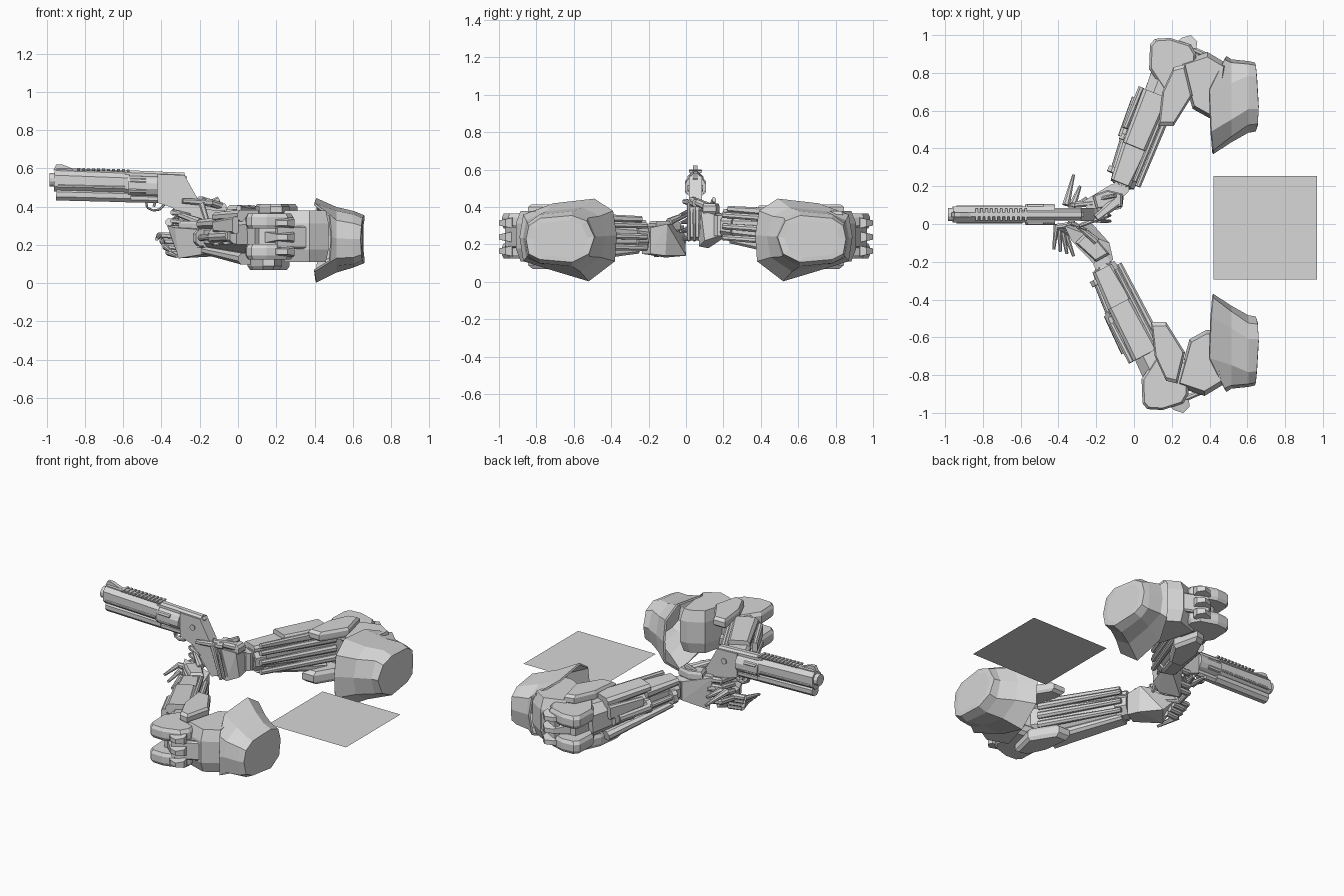
import bpy, bmesh, math
from mathutils import Vector as V

if "Cube" in bpy.data.objects:
    bpy.data.objects.remove(bpy.data.objects["Cube"])

mat = bpy.data.materials.new("grey metal")
mat.diffuse_color = (0.68, 0.68, 0.68, 1)
mat.use_nodes = True
mat.node_tree.nodes["Principled BSDF"].inputs["Base Color"].default_value = mat.diffuse_color


def finish(name, bm):
    bmesh.ops.recalc_face_normals(bm, faces=bm.faces)
    me = bpy.data.meshes.new(name)
    bm.to_mesh(me)
    bm.free()
    me.materials.append(mat)
    ob = bpy.data.objects.new(name, me)
    bpy.context.collection.objects.link(ob)
    return ob


def hull(name, pts):
    bm = bmesh.new()
    for p in pts:
        bm.verts.new(p)
    r = bmesh.ops.convex_hull(bm, input=bm.verts)
    junk = {g for g in r["geom_interior"] + r["geom_unused"] if isinstance(g, bmesh.types.BMVert)}
    bmesh.ops.delete(bm, geom=list(junk), context="VERTS")
    bmesh.ops.dissolve_limit(bm, angle_limit=0.02, verts=bm.verts, edges=bm.edges)
    return finish(name, bm)


def plate(name, outline, z0, z1, inset=0.85, side=1, dx=0):
    """Plate from a top outline, chamfered towards its upper and lower face."""
    c = sum((V(p) for p in outline), V((0, 0))) / len(outline)
    m = (z1 - z0) * 0.25
    pts = []
    for z, k in ((z0, inset), (z0 + m, 1), (z1 - m, 1), (z1, inset)):
        for p in outline:
            q = c + (V(p) - c) * k
            pts.append((q.x + dx, q.y * side, z))
    return hull(name, pts)


def beam(name, a, b, s0, s1=None, c=0.3):
    """Tapered bar with chamfered corners; sizes are (width, height)."""
    a, b = V(a), V(b)
    d = (b - a).normalized()
    r = d.cross(V((0, 0, 1)))
    r = r.normalized() if r.length > 0.01 else V((1, 0, 0))
    u = r.cross(d)
    pts = []
    for p, (w, h) in ((a, s0), (b, s1 or s0)):
        k = min(w, h) * c
        for i in (-1, 1):
            for j in (-1, 1):
                pts.append(p + r * i * w / 2 + u * j * (h / 2 - k))
                pts.append(p + r * i * (w / 2 - k) + u * j * h / 2)
    return hull(name, pts)


def rod(name, a, b, r0, r1=None, n=10):
    a, b = V(a), V(b)
    d = (b - a).normalized()
    r = d.orthogonal().normalized()
    u = d.cross(r)
    return hull(name, [p + (r * math.cos(t) + u * math.sin(t)) * q
                       for p, q in ((a, r0), (b, r0 if r1 is None else r1))
                       for t in (2 * math.pi * i / n for i in range(n))])


# ---- shoulder shell: outlines as (x, |y|, z), joined from rim to cap
RIM = [(.42, .37, .25), (.42, .39, .38), (.41, .49, .445), (.40, .71, .42), (.48, .87, .36),
       (.49, .89, .24), (.48, .87, .11), (.40, .71, .06), (.41, .52, .003), (.42, .38, .11)]
CAP = [(.645, .49, .24), (.655, .53, .325), (.66, .61, .355), (.65, .78, .34), (.645, .84, .30),
       (.64, .855, .23), (.645, .84, .15), (.65, .78, .12), (.66, .61, .105), (.655, .52, .15)]


def shoulder(n, side):
    mid = V((.52, .67, .23))
    rings = [[V(p) for p in RIM], [], [], [V(p) for p in CAP]]
    for a, b in zip(RIM, CAP):
        q = V(a).lerp(V(b), 0.52)
        q.x = .515
        rings[1].append(q)
        q = mid + (V(b) - mid) * 1.18
        q.y = mid.y + (b[1] - mid.y) * 1.04
        q.x = .605
        rings[2].append(q)
    rings.append([V((.664, .67, .23)).lerp(p, .8) for p in rings[3]])
    bm = bmesh.new()
    vs = [[bm.verts.new((p.x, p.y * side, p.z)) for p in r] for r in rings]
    for r0, r1 in zip(vs, vs[1:]):
        for i in range(10):
            j = (i + 1) % 10
            bm.faces.new((r0[i], r0[j], r1[j], r1[i]))
    bm.faces.new(vs[-1])
    ob = finish(n + "shoulder_shell", bm)
    so = ob.modifiers.new("thickness", "SOLIDIFY")
    so.thickness, so.offset = 0.012, -1


def arm(n, side, E, W, dx):
    shoulder(n, side)
    # upper arm, and an elbow made of an upper and a lower blade around a core
    plate(n + "upper_arm", [(.24, .86), (.39, .91), (.49, .85), (.45, .56), (.40, .56), (.31, .61)],
          .11, .38, .86, side, dx * .4)
    outer = [(.085, .95), (.11, .98), (.19, .985), (.30, .95), (.33, .90), (.32, .72), (.16, .70), (.08, .82)]
    plate(n + "elbow_blade_top", outer, .285, .365, .9, side, dx)
    plate(n + "elbow_blade_low", outer, .125, .205, .9, side, dx)
    plate(n + "elbow_core", [(.15, .90), (.30, .92), (.33, .74), (.17, .70), (.13, .80)], .17, .32, .95, side, dx)
    for k, z in enumerate((.165, .24, .315)):
        hull(n + "elbow_prong_%d" % k, [(x + dx, y * side, z + h) for x, y, t in
             ((.18, .91, .028), (.33, .93, .028), (.335, .965, .02), (.30, 1.0, .014), (.25, .985, .014))
             for h in (-t, t)])
    beam(n + "elbow_strap", (.24 + dx, .955 * side, .24), (.39 + dx, .89 * side, .24), (.03, .12))
    # elbow guards above and below
    guard = [(.21, .83), (.27, .845), (.31, .68), (.21, .52), (.13, .52), (.15, .70)]
    plate(n + "elbow_guard_top", guard, .355, .415, .88, side, dx)
    plate(n + "elbow_guard_low", [(x - .04, y) for x, y in guard], .07, .15, .85, side, dx)

    # forearm frame: u elbow to wrist, v outwards, w upwards
    a, b = V(E), V(W)
    d = (b - a).normalized()
    o = V((d.y, -d.x, 0)).normalized()
    if o.x > 0:
        o = -o
    L = (b - a).length
    up = V((0, 0, 1))

    def P(u, v, w):
        return a + d * u * L + o * v + up * w

    def bar(name, u0, u1, v, w, s0, s1=None, c=.3):
        beam(n + name, P(u0, v, w), P(u1, v, w), s0, s1, c)

    bar("forearm_core", -.05, .98, 0, 0, (.17, .21), (.10, .12))
    bar("forearm_top_plate", .12, .62, .015, .10, (.15, .06), (.13, .05))
    bar("forearm_wrist_cover", .58, .96, .01, .068, (.15, .06), (.11, .045))
    beam(n + "forearm_under_plate", P(.15, .01, -.125), P(.9, .01, -.07), (.13, .06), (.09, .04))
    bar("forearm_top_ridge", .2, .9, -.055, .095, (.03, .05), (.025, .03))
    bar("forearm_outer_fairing", .12, .5, .10, .05, (.035, .09), (.03, .06))
    for k in range(3):
        bar("forearm_inner_rail_%d" % k, .08, .93, -.08, .06 - .06 * k, (.04, .042), (.03, .03))
    # outer piston with lugs and clamps
    rod(n + "piston_sleeve", P(.22, .10, -.005), P(.58, .09, -.005), .03)
    rod(n + "piston_rod", P(.55, .09, -.005), P(.9, .07, -.005), .017)
    for k, u in enumerate((.2, .38, .58, .88)):
        bar("piston_clamp_%d" % k, u - .025, u + .025, .085 - .02 * u, -.005, (.07, .085))
    bar("wrist_cuff", .86, .97, 0, 0, (.15, .15), (.13, .13))
    rod(n + "wrist_joint", P(1.0, 0, -.055), P(1.0, 0, .055), .045)


arm("rear_", 1, (.16, .75, .26), (-.07, .19, .30), 0)
arm("front_", -1, (.11, -.75, .255), (-.17, -.21, .24), -.04)

# ---- supporting hand of the front arm
hull("front_palm", [(-.11, -.19, .15), (-.11, -.19, .29), (-.19, -.235, .15), (-.19, -.235, .28), (-.13, -.11, .14),
                    (-.13, -.10, .31), (-.31, -.11, .13), (-.33, -.09, .29), (-.22, .0, .14), (-.37, -.01, .30)])
plate("front_hand_back", [(-.13, -.16), (-.20, -.20), (-.31, -.10), (-.24, -.03)], .27, .325)
for k in range(4):
    x, y, z = -.365 - .015 * k, -.04 + .012 * k, .155 + .03 * k
    beam("front_finger_%d" % k, (x + .09, y, z), (x, y - .01, z + .005), (.034, .036), (.03, .032))
    beam("front_fingertip_%d" % k, (x, y, z + .005), (-.32 - .035 * k, y - .13, z - .015), (.03, .03), (.016, .016))
beam("front_thumb", (-.20, -.09, .32), (-.31, .0, .36), (.04, .04), (.02, .025))

# ---- gripping hand of the rear arm
hull("rear_palm", [(-.05, .19, .25), (-.05, .19, .35), (-.12, .21, .24), (-.12, .21, .36), (-.06, .10, .22),
                   (-.07, .08, .38), (-.25, .12, .18), (-.27, .12, .39), (-.13, .07, .19), (-.24, .06, .39)])
plate("rear_hand_back", [(-.06, .16), (-.06, .09), (-.20, .08), (-.22, .15), (-.14, .18)], .36, .42)
beam("rear_knuckle_guard", (-.09, .12, .40), (-.20, .03, .44), (.06, .04), (.04, .03))
for k in range(4):
    z = .235 + .045 * k
    beam("rear_finger_%d" % k, (-.22, .11, z), (-.33, .10, z + .01), (.034, .038), (.03, .034))
    beam("rear_finger_mid_%d" % k, (-.32, .11, z + .01), (-.34, .0, z), (.032, .036), (.024, .03))
    beam("rear_fingertip_%d" % k, (-.34, .01, z), (-.25, -.03, z - .01), (.026, .03), (.012, .014))
for k in range(3):
    x = -.36 + .035 * k
    beam("rear_hand_spike_%d" % k, (x, .10, .32), (x + .04, .26 - .06 * k, .28 + .02 * k), (.04, .04), (.015, .018))
    # ribs running down the back of the grip
    beam("grip_rib_%d" % k, (-.19, .015 + .03 * k, .42), (-.13, .015 + .03 * k, .22), (.02, .03), (.016, .02))
beam("rear_thumb", (-.14, .05, .42), (-.29, -.01, .43), (.035, .04), (.02, .025))
beam("rear_hand_side_fin", (-.20, .13, .38), (-.10, .15, .44), (.02, .05), (.02, .03))

# ---- revolver, its barrel dropping slightly towards the rear
Y = .05


def G(x, z, y=0):
    return (x, Y + y, z - (x + .96) * .025)


beam("barrel_shroud", G(-.96, .535), G(-.57, .53), (.085, .11), c=.3)
rod("muzzle", G(-.985, .54), G(-.95, .54), .036, n=12)
beam("barrel_underlug", G(-.95, .465), G(-.56, .465), (.066, .064))
beam("barrel_rib", G(-.95, .59), G(-.42, .585), (.036, .026))
hull("front_sight", [G(x, z, y) for x, z in ((-.965, .59), (-.95, .622), (-.92, .622), (-.86, .60))
                     for y in (-.012, .012)])
for k in range(11):
    beam("rib_notch_%d" % k, G(-.84 + .026 * k, .599), G(-.826 + .026 * k, .599), (.07, .012))
for s in (-1, 1):
    beam("barrel_groove_rail", G(-.94, .508, s * .04), G(-.59, .508, s * .04), (.014, .016))
rod("cylinder", G(-.575, .52), G(-.42, .52), .058, n=12)
for k in range(6):
    t = math.pi * k / 3 + math.pi / 6
    dy, dz = .048 * math.cos(t), .048 * math.sin(t)
    rod("chamber_%d" % k, G(-.565, .52 + dz, dy), G(-.48, .52 + dz, dy), .015, n=8)
beam("frame_top_strap", G(-.59, .58), G(-.28, .575), (.05, .04))
beam("frame_bottom", G(-.59, .455), G(-.36, .455), (.05, .045))
hull("frame_rear", [(x, Y + y, z) for x, z in ((-.42, .57), (-.28, .565), (-.25, .50), (-.21, .44),
                                             (-.33, .39), (-.42, .42)) for y in (-.035, .035)])
hull("grip", [(x, Y + y, z) for x, z in ((-.37, .43), (-.25, .48), (-.17, .40), (-.15, .24), (-.20, .22),
                                       (-.28, .32)) for y in (-.032, .032)])
hull("hammer", [(x, Y + y, z) for x, z in ((-.33, .55), (-.29, .575), (-.265, .555), (-.28, .53))
                for y in (-.012, .012)])
rod("frame_pin", (-.33, Y - .042, .50), (-.33, Y + .042, .50), .018)
guard = [(-.48, .425), (-.475, .395), (-.445, .38), (-.41, .385), (-.385, .41)]
for k, (p, q) in enumerate(zip(guard, guard[1:])):
    beam("trigger_guard_%d" % k, (p[0], Y, p[1]), (q[0], Y, q[1]), (.026, .012))
beam("trigger", (-.43, Y, .44), (-.44, Y, .40), (.012, .014))

# ---- flat square panel beside the shoulders
bm = bmesh.new()
bm.faces.new([bm.verts.new(p) for p in ((.42, -.295, .2), (.97, -.295, .2), (.97, .255, .2), (.42, .255, .2))])
finish("flat_panel", bm)
